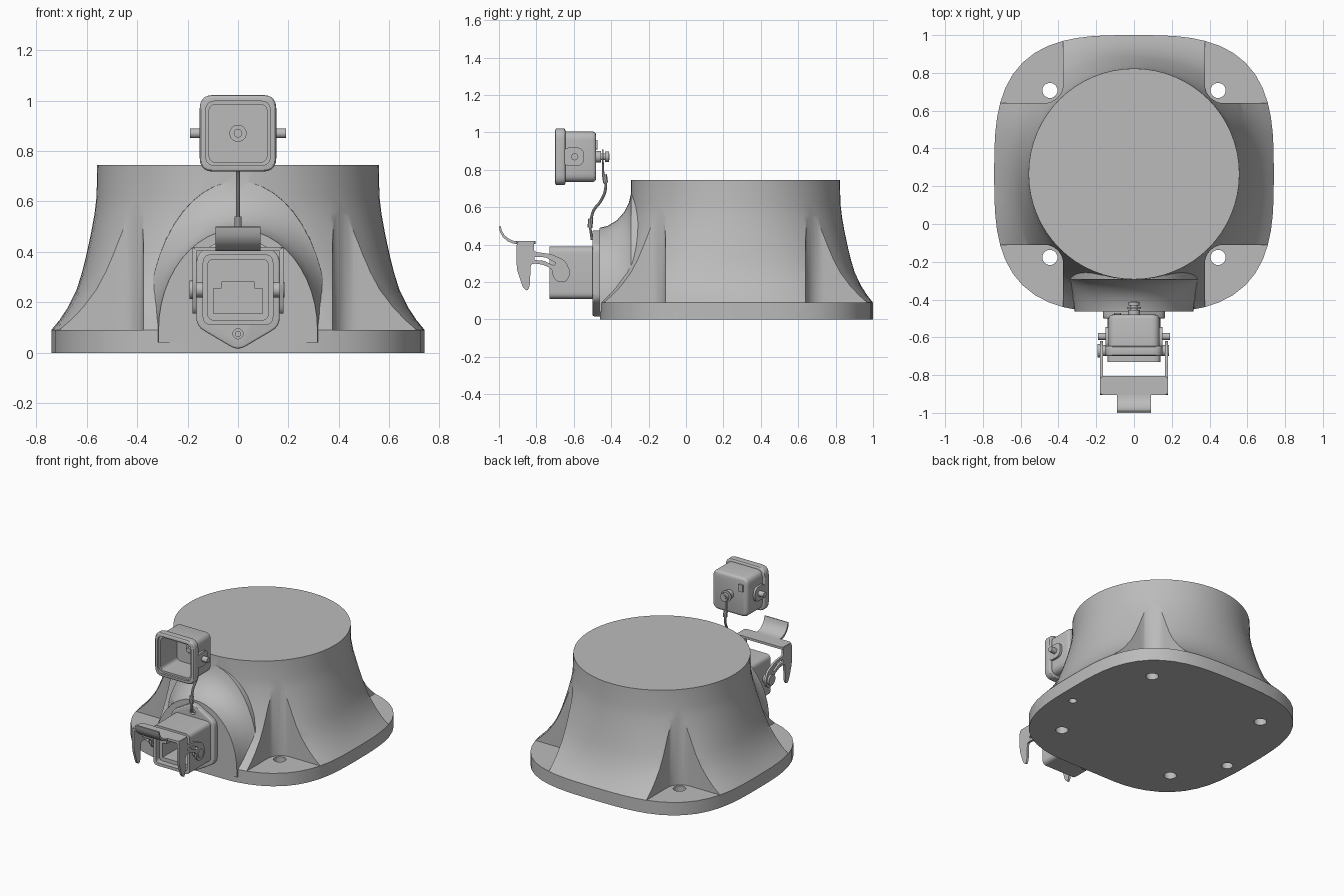
import bpy, bmesh, math
from mathutils import Vector

cube = bpy.data.objects.get("Cube")
if cube:
    bpy.data.objects.remove(cube, do_unlink=True)

GREY = (0.5, 0.5, 0.5, 1)
grey = bpy.data.materials.new("plain grey")
grey.use_nodes = True
grey.diffuse_color = GREY
grey.node_tree.nodes["Principled BSDF"].inputs["Base Color"].default_value = GREY

CY = 0.265  # centre of the body in y


def loft(name, rings):
    """Closed solid through rings of equal point count."""
    bm = bmesh.new()
    loops = [[bm.verts.new(p) for p in ring] for ring in rings]
    n = len(loops[0])
    for a, b in zip(loops, loops[1:]):
        for i in range(n):
            j = (i + 1) % n
            bm.faces.new((a[i], a[j], b[j], b[i]))
    bm.faces.new(loops[0])
    bm.faces.new(loops[-1])
    bmesh.ops.recalc_face_normals(bm, faces=bm.faces)
    mesh = bpy.data.meshes.new(name)
    bm.to_mesh(mesh)
    bm.free()
    ob = bpy.data.objects.new(name, mesh)
    bpy.context.collection.objects.link(ob)
    mesh.materials.append(grey)
    return ob


def prism(name, pts, axis, a, b):
    """Extrude a 2D profile along an axis from a to b."""
    place = {"x": lambda u, v, w: (w, u, v),
             "y": lambda u, v, w: (u, w, v),
             "z": lambda u, v, w: (u, v, w)}[axis]
    return loft(name, [[place(u, v, w) for u, v in pts] for w in (a, b)])


def rounded(pts, r, steps=5):
    """Round every corner of a polygon."""
    out = []
    for i, p in enumerate(pts):
        p = Vector(p)
        prev, nxt = Vector(pts[i - 1]), Vector(pts[(i + 1) % len(pts)])
        a = p + (prev - p).normalized() * min(r, (prev - p).length * 0.45)
        b = p + (nxt - p).normalized() * min(r, (nxt - p).length * 0.45)
        for k in range(steps + 1):
            t = k / steps
            out.append(tuple(a * (1 - t) ** 2 + p * 2 * t * (1 - t) + b * t * t))
    return out


def rect(u0, u1, v0, v1, r):
    return rounded([(u0, v0), (u1, v0), (u1, v1), (u0, v1)], r)


def disc(u, v, r, n=24):
    return [(u + r * math.cos(2 * math.pi * i / n),
             v + r * math.sin(2 * math.pi * i / n)) for i in range(n)]


def apply_mod(ob, kind, **settings):
    mod = ob.modifiers.new(kind.lower(), kind)
    for key, value in settings.items():
        setattr(mod, key, value)
    bpy.context.view_layer.objects.active = ob
    bpy.ops.object.modifier_apply(modifier=mod.name)


def combine(ob, other, operation="DIFFERENCE"):
    apply_mod(ob, "BOOLEAN", object=other, operation=operation, solver="EXACT")
    bpy.data.objects.remove(other, do_unlink=True)


def soften(ob, width):
    apply_mod(ob, "BEVEL", width=width, segments=3, limit_method="ANGLE",
              angle_limit=math.radians(50))


# Flared body: rounded square foot rising to a round top
def body_ring(z, flare, n=64):
    ring = []
    for i in range(n):
        t = 2 * math.pi * i / n
        c, s = math.cos(t), math.sin(t)
        foot = (abs(c / 0.74) ** 3.1 + abs(s / 0.735) ** 3.1) ** (-1 / 3.1)
        r = 0.558 + (foot - 0.558) * flare
        ring.append((r * c, CY + max(r * s, -0.725), z))
    return ring


flares = [(0, 1), (0.09, 1), (0.13, 0.82), (0.18, 0.64), (0.25, 0.45), (0.32, 0.33),
          (0.39, 0.235), (0.47, 0.14), (0.55, 0.06), (0.62, 0.015), (0.745, 0)]
body = loft("flared_body", [body_ring(z, f) for z, f in flares])


# Arched boss that carries the connector
def arch(y, half, top, n=24):
    ring = [(half * math.cos(math.pi * i / n), y,
             0.09 + (top - 0.09) * math.sin(math.pi * i / n)) for i in range(n + 1)]
    return ring + [(-half, y, 0.04), (half, y, 0.04)]


boss = loft("boss", [arch(*s) for s in (
    (-0.463, 0.315, 0.49), (-0.42, 0.32, 0.5), (-0.37, 0.33, 0.53),
    (-0.33, 0.345, 0.575), (-0.305, 0.355, 0.625), (-0.293, 0.36, 0.68),
    (-0.1, 0.36, 0.69))])
combine(body, boss, "UNION")

# Corner notches with a bolt hole in each
for sx in (-1, 1):
    for sy in (-1, 1):
        arc = [(0.475 - 0.1 * math.cos(math.pi / 2 * k / 8),
                0.475 - 0.1 * math.sin(math.pi / 2 * k / 8)) for k in range(9)]
        pts = arc + [(1, 0.375), (1, 1), (0.375, 1)]
        combine(body, prism("cutter", [(sx * x, CY + sy * y) for x, y in pts], "z", 0.09, 0.73))
        combine(body, prism("cutter", disc(sx * 0.445, CY + sy * 0.442, 0.04), "z", -0.1, 0.2))

# Blind holes underneath
for x, r in ((0.63, 0.026), (-0.64, 0.036)):
    combine(body, prism("cutter", disc(x, 0.15, r), "z", -0.1, 0.05))

# Connector flange with pointed ends and screw holes
flange = prism("connector_flange", rounded(
    [(0, 0.008), (0.165, 0.105), (0.165, 0.39), (0, 0.485), (-0.165, 0.39), (-0.165, 0.105)],
    0.035), "y", -0.5, -0.45)
soften(flange, 0.008)
for z in (0.075, 0.425):
    combine(flange, prism("cutter", disc(0, z, 0.02), "y", -0.6, -0.475))
    prism("flange_screw", disc(0, z, 0.012), "y", -0.485, -0.46)

# Connector housing with socket
housing = prism("connector_housing", rect(-0.14, 0.14, 0.11, 0.39, 0.035), "y", -0.73, -0.47)
combine(housing, prism("cutter", rect(-0.12, 0.12, 0.13, 0.37, 0.025), "y", -0.8, -0.69))
socket = [(-0.097, 0.155), (0.097, 0.155), (0.097, 0.255), (0.065, 0.255),
          (0.065, 0.28), (-0.065, 0.28), (-0.065, 0.255), (-0.097, 0.255)]
combine(housing, prism("cutter", socket, "y", -0.8, -0.53))

# Locking lever: two hooked arms, a bridge and a curled thumb tab
arm = rounded([(-0.905, 0.418), (-0.81, 0.418), (-0.815, 0.362), (-0.72, 0.35),
               (-0.645, 0.315), (-0.615, 0.25), (-0.64, 0.2), (-0.69, 0.2),
               (-0.715, 0.235), (-0.715, 0.27), (-0.77, 0.295), (-0.83, 0.3),
               (-0.835, 0.18), (-0.848, 0.15), (-0.872, 0.17), (-0.905, 0.27)], 0.02, 3)
slot = rounded([(-0.81, 0.318), (-0.76, 0.314), (-0.705, 0.288),
                (-0.695, 0.302), (-0.75, 0.332), (-0.81, 0.336)], 0.008, 3)
for sx, side in ((-1, "right"), (1, "left")):
    lever = prism("lever_arm_" + side, arm, "x", sx * 0.165, sx * 0.18)
    combine(lever, prism("cutter", slot, "x", sx * 0.1, sx * 0.25))
    prism("lever_pivot_" + side, disc(-0.67, 0.25, 0.03), "x", sx * 0.13, sx * 0.185)
prism("pivot_knob", disc(-0.67, 0.25, 0.036), "x", -0.193, -0.175)
prism("lever_bridge", rect(-0.178, 0.178, -0.905, -0.805, 0.02), "z", 0.404, 0.42)
curl = [(-0.89, 0.42), (-0.92, 0.42), (-0.945, 0.43), (-0.97, 0.45), (-0.985, 0.475), (-0.991, 0.5)]
under = [(-1.0, 0.498), (-0.995, 0.468), (-0.979, 0.44), (-0.952, 0.417), (-0.92, 0.405), (-0.89, 0.404)]
prism("thumb_tab", curl + under, "x", -0.09, 0.09)

# Hollow protective cap, open towards the front
LZ = 0.87
cap = prism("cap", rect(-0.135, 0.135, LZ - 0.135, LZ + 0.135, 0.045), "y", -0.68, -0.48)
soften(cap, 0.02)
rim = prism("cap_rim", rect(-0.152, 0.152, LZ - 0.152, LZ + 0.152, 0.055), "y", -0.7, -0.645)
soften(rim, 0.012)
combine(cap, rim, "UNION")
combine(cap, prism("cutter", rect(-0.128, 0.128, LZ - 0.128, LZ + 0.128, 0.04), "y", -0.8, -0.685))
combine(cap, prism("cutter", rect(-0.115, 0.115, LZ - 0.115, LZ + 0.115, 0.03), "y", -0.8, -0.505))
for sx, side in ((-1, "right"), (1, "left")):
    prism("cap_ear_" + side, rounded([(-0.66, LZ - 0.05), (-0.545, LZ - 0.05), (-0.545, LZ + 0.05),
          (-0.66, LZ + 0.05)], 0.045), "x", sx * 0.125, sx * 0.15)
    prism("cap_pin_" + side, disc(-0.595, LZ, 0.019), "x", sx * 0.13, sx * 0.19)
prism("cap_lug", rect(-0.105, -0.07, LZ + 0.04, LZ + 0.09, 0.005), "y", -0.485, -0.472)

# Cap stud, seen inside and behind the cap
for name, r, y0, y1 in (("stud_inner_washer", 0.034, -0.525, -0.5),
                        ("stud_inner_tip", 0.017, -0.545, -0.52),
                        ("stud_collar", 0.031, -0.485, -0.455),
                        ("stud_shaft", 0.018, -0.46, -0.41),
                        ("cord_ring", 0.038, -0.448, -0.44),
                        ("stud_head", 0.028, -0.432, -0.413)):
    prism(name, disc(0, LZ, r), "y", y0, y1)


# Retaining cord with crimped ends
def tube(name, pts, radius):
    curve = bpy.data.curves.new(name, "CURVE")
    curve.dimensions = "3D"
    curve.bevel_depth = radius
    curve.bevel_resolution = 3
    curve.use_fill_caps = True
    spline = curve.splines.new("BEZIER")
    spline.bezier_points.add(len(pts) - 1)
    for bp, (y, z) in zip(spline.bezier_points, pts):
        bp.co = (0, y, z)
        bp.handle_left_type = bp.handle_right_type = "AUTO"
    curve.materials.append(grey)
    ob = bpy.data.objects.new(name, curve)
    bpy.context.collection.objects.link(ob)
    bpy.ops.object.select_all(action="DESELECT")
    ob.select_set(True)
    bpy.context.view_layer.objects.active = ob
    bpy.ops.object.convert(target="MESH")


tube("cord_strap", [(-0.444, 0.84), (-0.442, 0.76)], 0.006)
tube("cord", [(-0.436, 0.77), (-0.43, 0.7), (-0.455, 0.635), (-0.495, 0.58), (-0.512, 0.5)], 0.008)
tube("upper_crimp", [(-0.436, 0.775), (-0.43, 0.73)], 0.014)
tube("lower_crimp", [(-0.509, 0.54), (-0.514, 0.49)], 0.014)
tube("cord_eyelet", [(-0.513, 0.495), (-0.503, 0.425)], 0.007)

# Smooth shading with sharp edges kept
bpy.ops.object.select_all(action="DESELECT")
for ob in bpy.context.scene.objects:
    if ob.type == "MESH" and ob.data.materials and ob.data.materials[0] == grey:
        ob.select_set(True)
        bpy.context.view_layer.objects.active = ob
bpy.ops.object.shade_smooth_by_angle(angle=math.radians(30))
